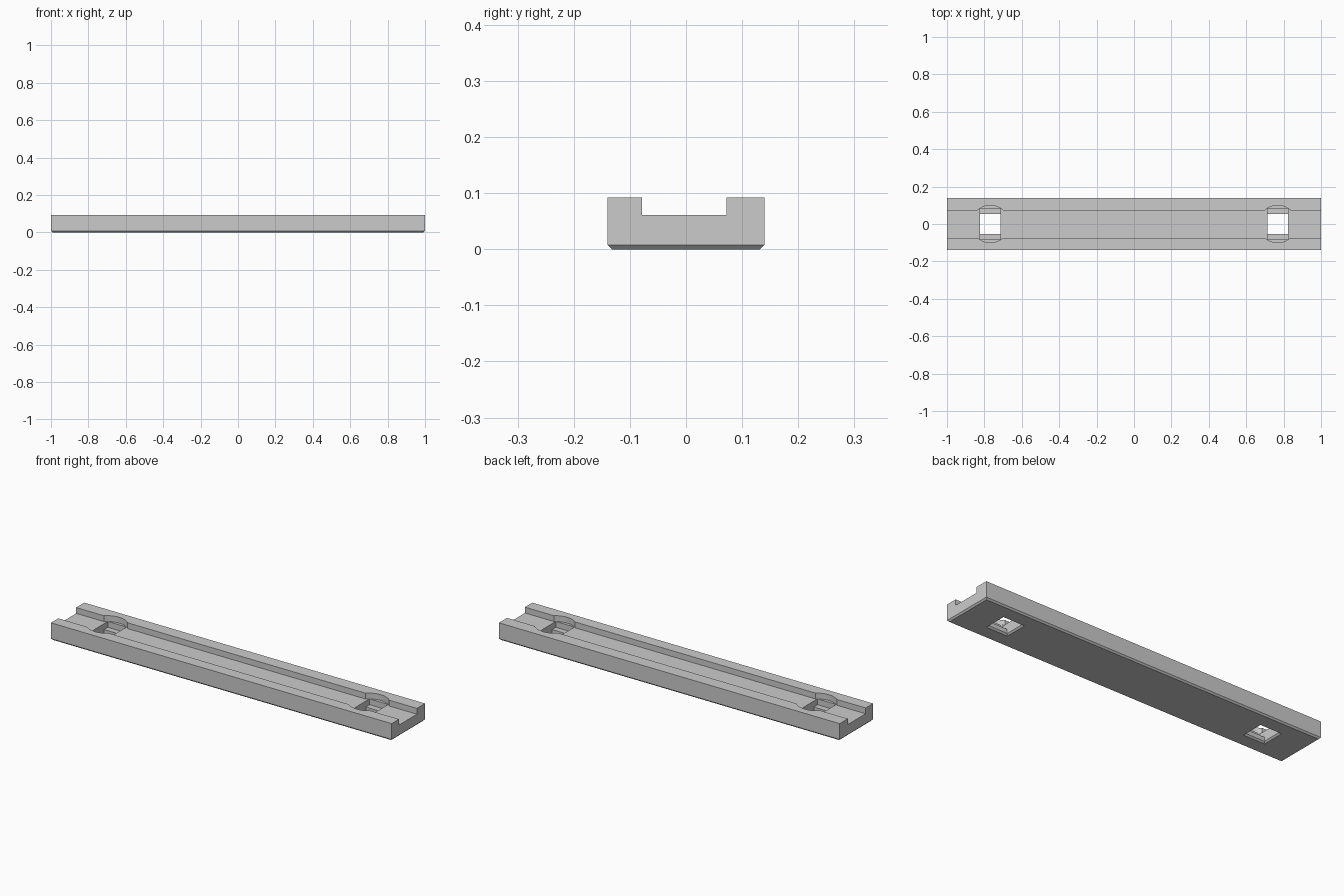
import bpy, bmesh

cube = bpy.data.objects.get("Cube")
if cube:
    bpy.data.objects.remove(cube, do_unlink=True)

HALF_L, HALF_W, TOP, FLOOR, CHAMFER = 1.0, 0.14, 0.092, 0.061, 0.008
SLOT_X, HOLE_Y, LEDGE_Y, LEDGE_Z = 0.055, 0.053, 0.084, 0.03
HOLE_X = 0.768

grey = bpy.data.materials.new("plain_grey")
grey.use_nodes = True
colour = (0.6, 0.6, 0.6, 1)
grey.diffuse_color = colour
grey.node_tree.nodes["Principled BSDF"].inputs["Base Color"].default_value = colour


def loft(name, sections, x=0, y=0):
    """Solid through stacked rectangles given as (half_x, half_y, z)."""
    bm = bmesh.new()
    rings = [[bm.verts.new((x + sx * hx, y + sy * hy, z))
              for sx, sy in ((-1, -1), (1, -1), (1, 1), (-1, 1))]
             for hx, hy, z in sections]
    bm.faces.new(rings[0][::-1])
    bm.faces.new(rings[-1])
    for low, high in zip(rings, rings[1:]):
        for i in range(4):
            j = (i + 1) % 4
            bm.faces.new((low[i], low[j], high[j], high[i]))
    mesh = bpy.data.meshes.new(name)
    bm.to_mesh(mesh)
    bm.free()
    mesh.materials.append(grey)
    obj = bpy.data.objects.new(name, mesh)
    bpy.context.collection.objects.link(obj)
    return obj


def cut(body, cutter):
    """Subtract a cutter, apply the result and remove the cutter."""
    mod = body.modifiers.new("cut", 'BOOLEAN')
    mod.operation, mod.solver, mod.object = 'DIFFERENCE', 'EXACT', cutter
    bpy.context.view_layer.objects.active = body
    bpy.ops.object.modifier_apply(modifier=mod.name)
    bpy.data.objects.remove(cutter, do_unlink=True)


# Bar with a chamfered underside
bar = loft("channel_bar", [(HALF_L - CHAMFER, HALF_W - CHAMFER, 0),
                           (HALF_L, HALF_W, CHAMFER),
                           (HALF_L, HALF_W, TOP)])

# Long open channel along the top
cut(bar, loft("channel_cutter", [(1.1, 0.075, FLOOR), (1.1, 0.075, 0.2)], y=-0.003))

for side in (-1, 1):
    x = side * HOLE_X
    # Round relief in the channel walls
    bpy.ops.mesh.primitive_cylinder_add(vertices=64, radius=0.1, depth=0.2,
                                        location=(x, 0, FLOOR + 0.1))
    cut(bar, bpy.context.object)
    # Through hole flared at the underside
    cut(bar, loft("hole_cutter", [(SLOT_X + 2 * CHAMFER, HOLE_Y + 2 * CHAMFER, -CHAMFER),
                                  (SLOT_X, HOLE_Y, CHAMFER),
                                  (SLOT_X, HOLE_Y, 0.2)], x))
    # Wider upper pocket leaving a ledge at each end of the hole
    cut(bar, loft("pocket_cutter", [(SLOT_X, LEDGE_Y, LEDGE_Z),
                                    (SLOT_X, LEDGE_Y, 0.07)], x))

bar.data.materials.clear()
bar.data.materials.append(grey)
for poly in bar.data.polygons:
    poly.material_index = 0
    poly.use_smooth = False
